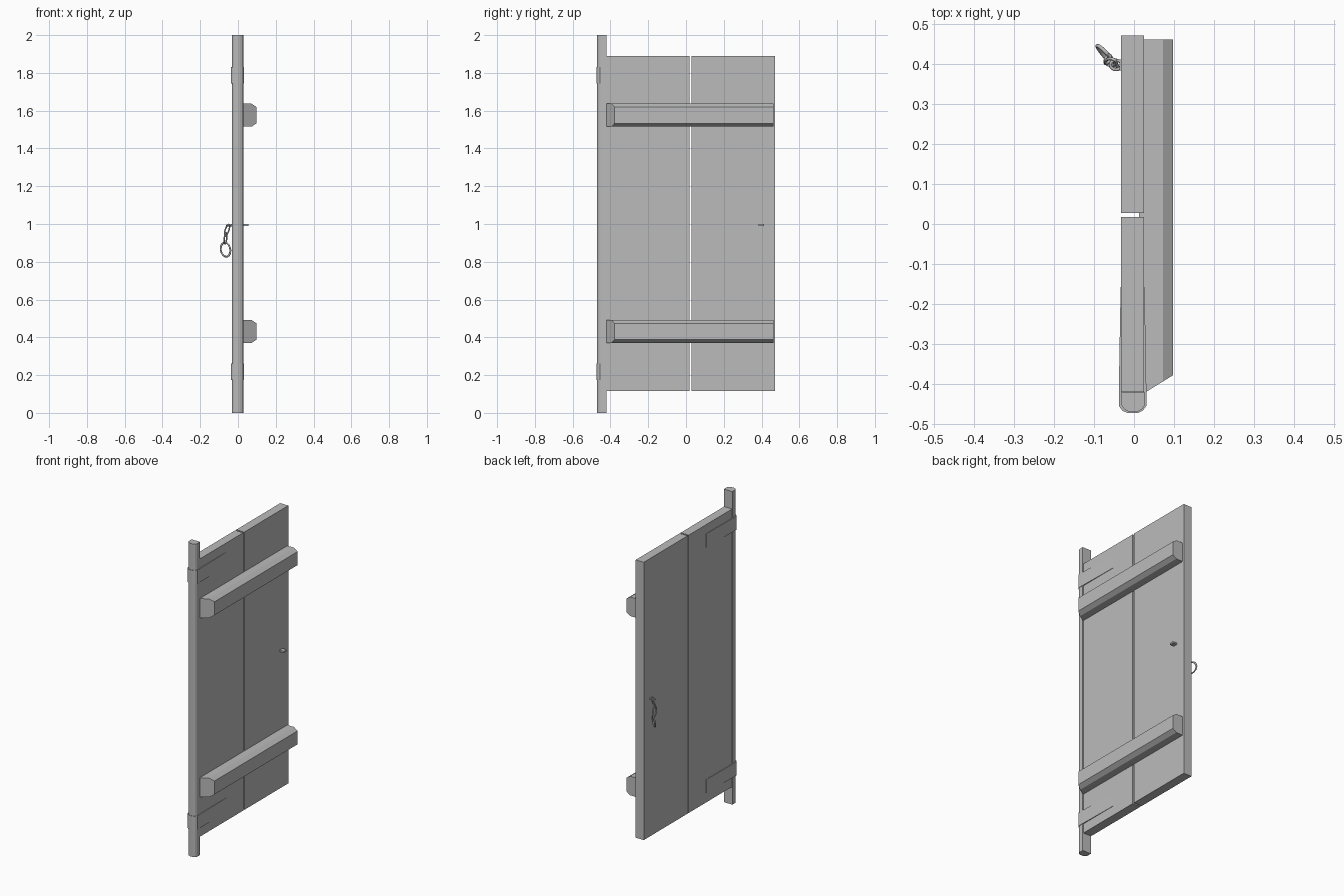
import bpy, bmesh, math
from mathutils import Vector, Matrix

cube = bpy.data.objects.get("Cube")
if cube:
    bpy.data.objects.remove(cube)

grey = bpy.data.materials.new("plain_grey")
grey.use_nodes = True
colour = (0.5, 0.5, 0.5, 1)
grey.diffuse_color = colour
grey.node_tree.nodes["Principled BSDF"].inputs["Base Color"].default_value = colour


def make(name, bm):
    bmesh.ops.recalc_face_normals(bm, faces=bm.faces)
    mesh = bpy.data.meshes.new(name)
    bm.to_mesh(mesh)
    bm.free()
    mesh.materials.append(grey)
    obj = bpy.data.objects.new(name, mesh)
    bpy.context.collection.objects.link(obj)
    return obj


def prism(name, outline, offset):
    """Extrude a closed outline of 3D points along an offset."""
    bm = bmesh.new()
    face = bm.faces.new([bm.verts.new(p) for p in outline])
    ext = bmesh.ops.extrude_face_region(bm, geom=[face], use_keep_orig=True)
    moved = [g for g in ext["geom"] if isinstance(g, bmesh.types.BMVert)]
    bmesh.ops.translate(bm, verts=moved, vec=offset)
    return make(name, bm)


def box(name, x0, x1, y0, y1, z0, z1):
    return prism(name, [(x0, y0, z0), (x1, y0, z0), (x1, y1, z0), (x0, y1, z0)], (0, 0, z1 - z0))


def link(name, centre, half_w, half_h, wire, across, up):
    """An oval wire loop spanned by two directions."""
    across, up = Vector(across).normalized(), Vector(up).normalized()
    normal = across.cross(up)
    bm = bmesh.new()
    rings = []
    for i in range(20):
        a = math.tau * i / 20
        out = across * math.cos(a) + up * math.sin(a)
        mid = Vector(centre) + across * half_w * math.cos(a) + up * half_h * math.sin(a)
        rings.append([bm.verts.new(mid + wire * (out * math.cos(b) + normal * math.sin(b)))
                      for b in (math.tau * j / 8 for j in range(8))])
    for i in range(20):
        r, s = rings[i], rings[(i + 1) % 20]
        for j in range(8):
            k = (j + 1) % 8
            bm.faces.new((r[j], s[j], s[k], r[k])).smooth = True
    return make(name, bm)


# Door planks
BACK, FACE = -0.032, 0.025
box("hinge_side_plank", BACK, FACE, -0.42, 0.018, 0.115, 1.89)
box("latch_side_plank", BACK, FACE, 0.028, 0.472, 0.115, 1.89)

# Pivot post with rounded front
half = [(0.028, -0.422), (0.028, -0.452), (0.021, -0.463), (0.008, -0.47)]
post = half + [(-x - 0.004, y) for x, y in reversed(half)]
prism("pivot_post", [(x, y, 0) for x, y in post], (0, 0, 2))

# Battens: chamfered bars with a slanted front end
for name, z0 in (("lower_batten", 0.37), ("upper_batten", 1.515)):
    z1 = z0 + 0.122
    section = [(0.012, z0), (0.072, z0), (0.098, z0 + 0.018),
               (0.098, z1 - 0.018), (0.072, z1), (0.012, z1)]
    bar = prism(name, [(x, 0.462, z) for x, z in section], (0, -0.84, 0))
    for v in bar.data.vertices:
        if v.co.y < 0:
            v.co.y = -0.378 - (0.098 - v.co.x) * 0.62

# Hinge straps: bands bent around the post
outer = [(0.0265, -0.157), (0.031, -0.42), (0.031, -0.455), (0.022, -0.467), (0.009, -0.473)]
band = outer + [(-x - 0.007, y) for x, y in reversed(outer)]
for name, z0 in (("lower_hinge_strap", 0.175), ("upper_hinge_strap", 1.745)):
    prism(name, [(x, y, z0) for x, y in band], (0, 0, 0.087))

# Latch pin through the door
box("latch_pin", -0.036, 0.055, 0.384, 0.412, 0.99, 1.0)

# Hanging chain and pull ring
link("staple_eye", (-0.045, 0.398, 0.992), 0.014, 0.012, 0.004, (1, 0, 0), (0, 1, 0.2))
link("upper_chain_link", (-0.058, 0.405, 0.968), 0.012, 0.032, 0.004, (1, -0.6, 0), (0.3, 0.2, 1))
link("lower_chain_link", (-0.066, 0.412, 0.924), 0.011, 0.03, 0.004, (0.7, 1, 0), (0.1, -0.2, 1))
link("pull_ring", (-0.066, 0.418, 0.864), 0.036, 0.039, 0.005, (0.75, -0.75, 0), (-0.1, 0.3, 1))
